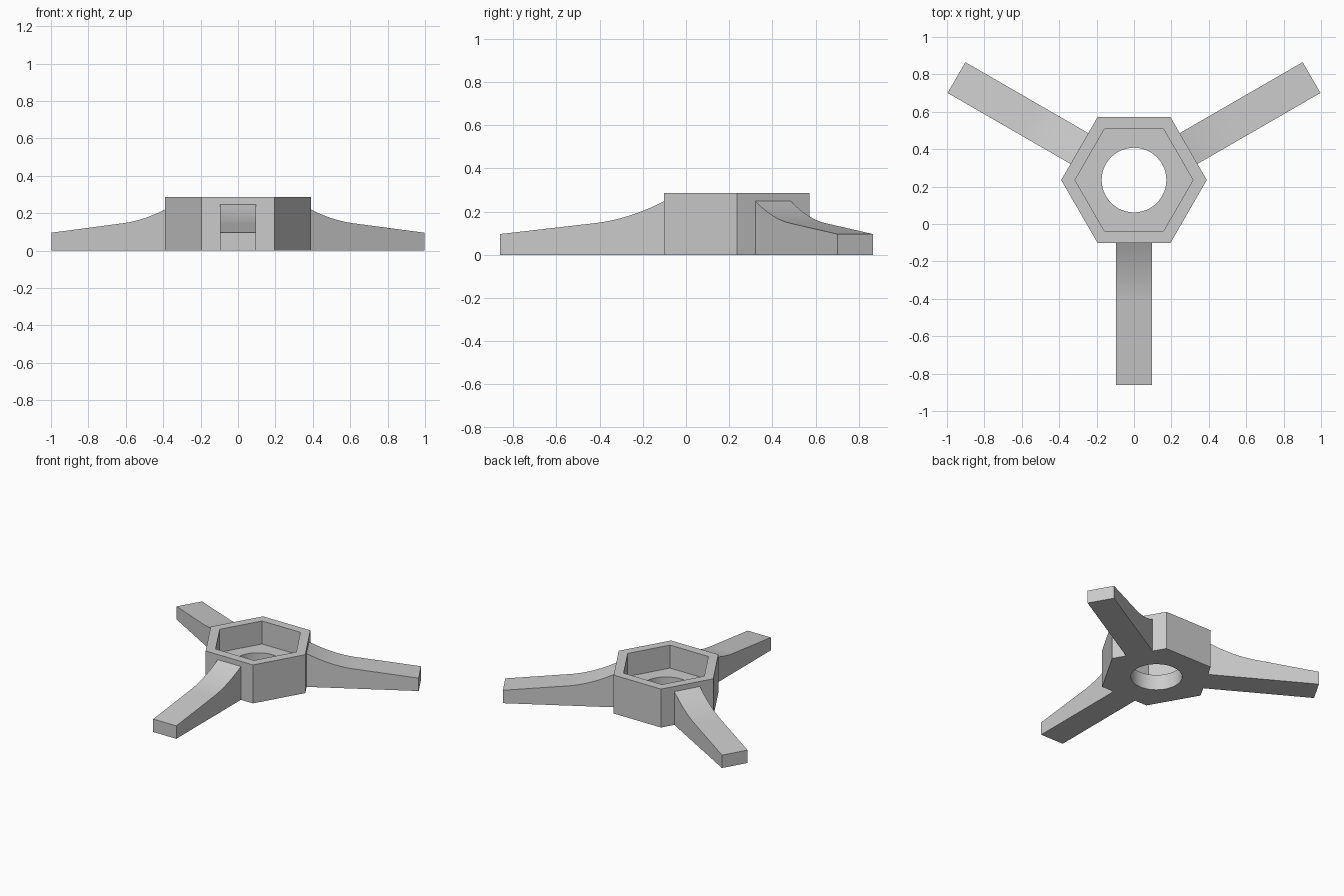
import bpy, bmesh
from math import cos, sin, pi, radians
from mathutils import Matrix, Vector

if "Cube" in bpy.data.objects:
    bpy.data.objects.remove(bpy.data.objects["Cube"], do_unlink=True)

CENTRE = Vector((0, 0.235, 0))
APOTHEM, POCKET, HOLE = 0.337, 0.273, 0.173
HEIGHT, FLOOR = 0.286, 0.115
SEGMENTS = 48

grey = bpy.data.materials.new("light grey")
grey.use_nodes = True
grey.diffuse_color = (0.6, 0.6, 0.6, 1)
grey.node_tree.nodes["Principled BSDF"].inputs["Base Color"].default_value = grey.diffuse_color


def finish(bm, name):
    bmesh.ops.recalc_face_normals(bm, faces=bm.faces)
    mesh = bpy.data.meshes.new(name)
    bm.to_mesh(mesh)
    bm.free()
    mesh.materials.append(grey)
    obj = bpy.data.objects.new(name, mesh)
    bpy.context.collection.objects.link(obj)
    bpy.ops.object.select_all(action='DESELECT')
    obj.select_set(True)
    bpy.context.view_layer.objects.active = obj
    bpy.ops.object.shade_smooth_by_angle(angle=radians(25))
    return obj


def ring(bm, size, z, hexagonal):
    """Ring of points, round or following a hexagon of the given apothem."""
    verts = []
    for i in range(SEGMENTS):
        a = 2 * pi * i / SEGMENTS
        r = size / cos(a % (pi / 3) - pi / 6) if hexagonal else size
        verts.append(bm.verts.new(CENTRE + Vector((r * cos(a), r * sin(a), z))))
    return verts


# Hexagonal hub with a hexagonal pocket and a round through hole
bm = bmesh.new()
rings = [ring(bm, *spec) for spec in (
    (HOLE, 0, False), (APOTHEM, 0, True), (APOTHEM, HEIGHT, True),
    (POCKET, HEIGHT, True), (POCKET, FLOOR, True), (HOLE, FLOOR, False))]
for lower, upper in zip(rings, rings[1:] + rings[:1]):
    for i in range(SEGMENTS):
        j = (i + 1) % SEGMENTS
        bm.faces.new((lower[i], lower[j], upper[j], upper[i]))
finish(bm, "hub")

# Arm side profile: a concave sweep near the hub, then a straight taper
ROOT, TIP, HALF_WIDTH = 0.325, 1.096, 0.095
BEND, BEND_Z, TIP_Z, ROOT_Z = 0.66, 0.146, 0.096, 0.248
slope = (BEND_Z - TIP_Z) / (TIP - BEND)
STEPS = 14
profile = [(ROOT, 0), (TIP, 0), (TIP, TIP_Z)]
for i in range(STEPS + 1):
    t = i / STEPS
    run = (BEND - APOTHEM) * t
    lift = ROOT_Z - BEND_Z - slope * (BEND - APOTHEM)
    profile.append((BEND - run, BEND_Z + slope * run + lift * t ** 2))
profile.append((ROOT, ROOT_Z))

# Three arms spaced evenly round the hub
for name, angle in (("front_arm", 270), ("left_arm", 30), ("right_arm", 150)):
    bm = bmesh.new()
    side = bm.faces.new([bm.verts.new((r, -HALF_WIDTH, z)) for r, z in profile])
    extruded = bmesh.ops.extrude_face_region(bm, geom=[side], use_keep_orig=True)
    moved = [v for v in extruded["geom"] if isinstance(v, bmesh.types.BMVert)]
    bmesh.ops.translate(bm, verts=moved, vec=(0, 2 * HALF_WIDTH, 0))
    bm.transform(Matrix.Translation(CENTRE) @ Matrix.Rotation(radians(angle), 4, 'Z'))
    finish(bm, name)
